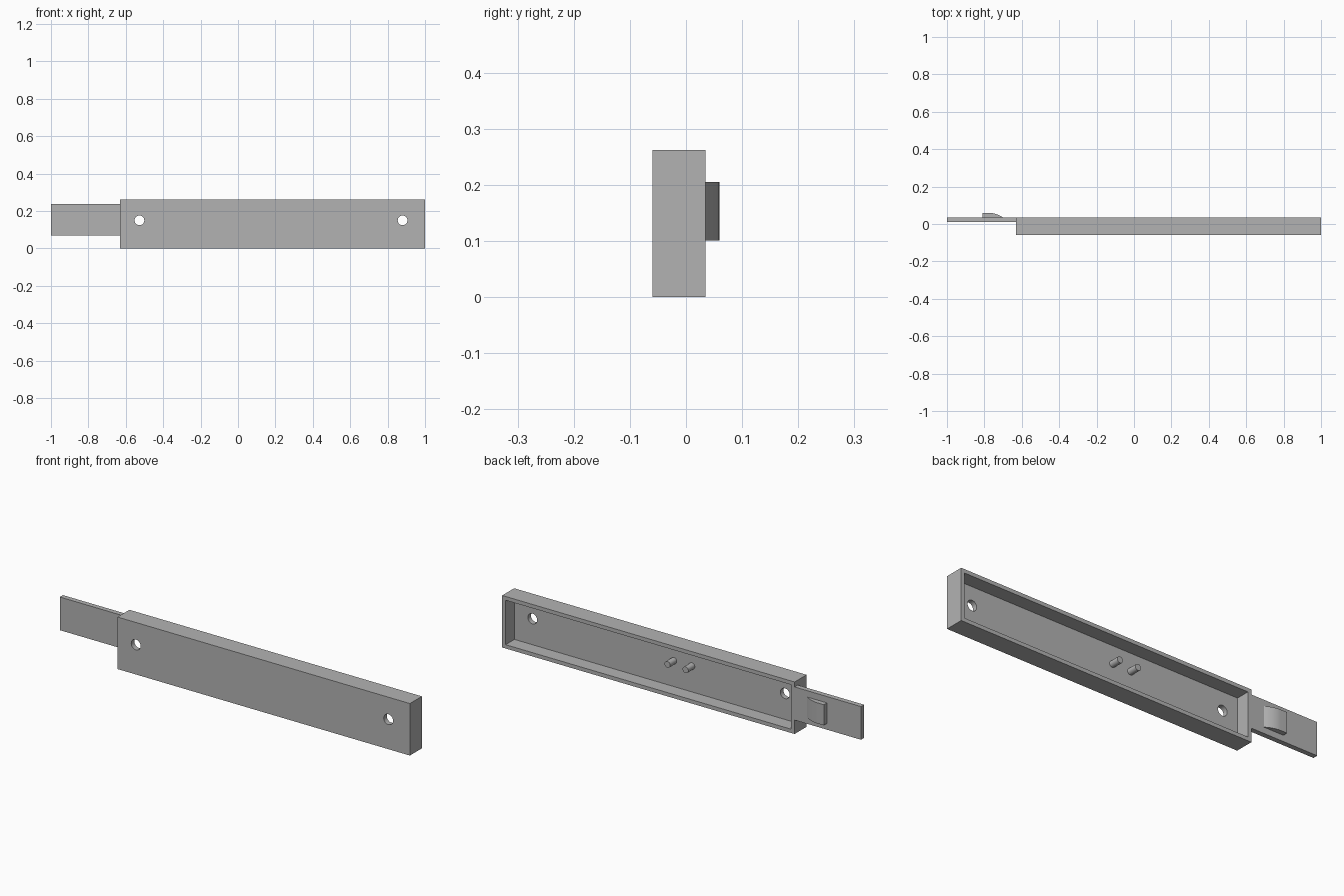
import bpy
import bmesh
import math
from mathutils import Matrix, Vector

if "Cube" in bpy.data.objects:
    bpy.data.objects.remove(bpy.data.objects["Cube"], do_unlink=True)

# Single grey plastic
grey = bpy.data.materials.new("grey plastic")
grey.use_nodes = True
colour = (0.45, 0.45, 0.45, 1)
grey.diffuse_color = colour
grey.node_tree.nodes["Principled BSDF"].inputs["Base Color"].default_value = colour

X_END, BACK, FRONT, HEIGHT = -0.63, 0.035, -0.06, 0.262
WALL, FLOOR, MID_Z = 0.027, -0.035, 0.15


def finish(name, bm):
    bmesh.ops.recalc_face_normals(bm, faces=bm.faces)
    mesh = bpy.data.meshes.new(name)
    bm.to_mesh(mesh)
    bm.free()
    mesh.materials.append(grey)
    ob = bpy.data.objects.new(name, mesh)
    bpy.context.collection.objects.link(ob)
    return ob


def smooth(ob):
    bpy.ops.object.select_all(action='DESELECT')
    ob.select_set(True)
    bpy.context.view_layer.objects.active = ob
    bpy.ops.object.shade_smooth_by_angle(angle=math.radians(30))


def box(bm, low, high):
    low, high = Vector(low), Vector(high)
    bmesh.ops.create_cube(bm, size=1, matrix=Matrix.Translation((low + high) / 2)
                          @ Matrix.Diagonal((high - low).to_4d()))


def rod(name, x, z, radius, y0, y1):
    bm = bmesh.new()
    bmesh.ops.create_cone(
        bm, cap_ends=True, segments=32, radius1=radius, radius2=radius, depth=y1 - y0,
        matrix=Matrix.Translation((x, (y0 + y1) / 2, z)) @ Matrix.Rotation(math.pi / 2, 4, 'X'))
    return finish(name, bm)


# Housing: a tray open at the back
bm = bmesh.new()
box(bm, (X_END, FRONT, 0), (1, BACK, HEIGHT))
bm.faces.ensure_lookup_table()
back = max(bm.faces, key=lambda f: f.calc_center_median().y)
bmesh.ops.inset_region(bm, faces=[back], thickness=WALL)
pocket = bmesh.ops.extrude_discrete_faces(bm, faces=[back])["faces"][0]
bmesh.ops.translate(bm, verts=pocket.verts, vec=(0, FLOOR - BACK, 0))
housing = finish("housing", bm)

# Screw holes through the tray floor
for x in (-0.527, 0.88):
    cutter = rod("hole_cutter", x, MID_Z, 0.026, FRONT - 0.02, FLOOR + 0.02)
    cutter.hide_render = True
    cut = housing.modifiers.new("hole", 'BOOLEAN')
    cut.operation = 'DIFFERENCE'
    cut.solver = 'EXACT'
    cut.object = cutter
    bpy.context.view_layer.objects.active = housing
    bpy.ops.object.modifier_apply(modifier=cut.name)
    bpy.data.objects.remove(cutter, do_unlink=True)
smooth(housing)

# Two pins standing on the tray floor
for side, x in (("left", 0.092), ("right", -0.009)):
    smooth(rod(side + "_pin", x, MID_Z, 0.016, FLOOR, FLOOR + 0.052))

# Flat tongue at the end, flush with the back
bm = bmesh.new()
box(bm, (-1, 0.01, 0.07), (X_END, BACK, 0.237))
finish("tongue", bm)

# Catch with a square edge and a curved ramp
STEPS, PEAK = 10, 0.0595
profile = [(-0.81, BACK), (-0.81, PEAK)]
for i in range(STEPS + 1):
    t = i / STEPS
    profile.append((-0.775 + 0.075 * t, PEAK - (PEAK - BACK) * t * t))
bm = bmesh.new()
face = bm.faces.new([bm.verts.new((x, y, 0.101)) for x, y in profile])
top = bmesh.ops.extrude_face_region(bm, geom=[face])["geom"]
bmesh.ops.translate(bm, vec=(0, 0, 0.104),
                    verts=[v for v in top if isinstance(v, bmesh.types.BMVert)])
smooth(finish("catch", bm))
